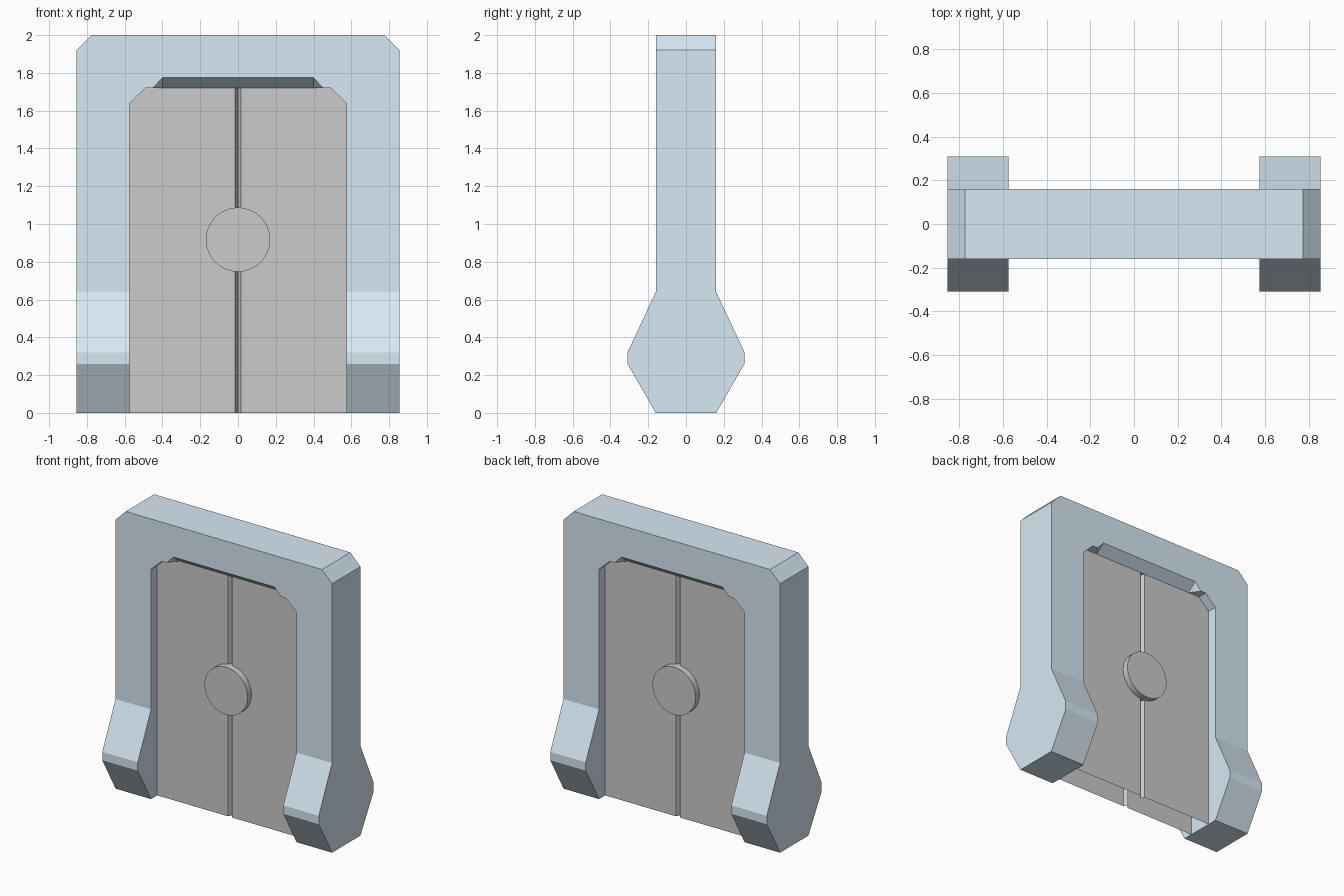
import bpy, bmesh
from math import radians
from mathutils import Matrix

if "Cube" in bpy.data.objects:
    bpy.data.objects.remove(bpy.data.objects["Cube"])


def finish(bm, name, material=None):
    """Weld and clean a bmesh, then make it an object."""
    bmesh.ops.remove_doubles(bm, verts=bm.verts, dist=0.0005)
    bmesh.ops.recalc_face_normals(bm, faces=bm.faces)
    mesh = bpy.data.meshes.new(name)
    bm.to_mesh(mesh)
    bm.free()
    obj = bpy.data.objects.new(name, mesh)
    bpy.context.collection.objects.link(obj)
    if material:
        mesh.materials.append(material)
    return obj


def face(bm, points):
    return bm.faces.new([bm.verts.new(p) for p in points])


blue = bpy.data.materials.new("blue_frame")
blue.diffuse_color = (0.68, 0.81, 0.90, 1)
blue.use_nodes = True
blue.node_tree.nodes["Principled BSDF"].inputs["Base Color"].default_value = blue.diffuse_color

W, IN = 0.855, 0.575          # outer and inner half widths
D, DOOR_Y = 0.16, 0.09        # half depths of frame and door
KNEE, SILL = 0.64, 1.72       # top of the flared feet, top of the opening


def mirror_x(points):
    """Half outline followed by its mirrored half, reversed."""
    return points + [(-x, *rest) for x, *rest in reversed(points)]


# Door frame: arch with chamfered corners and a bevelled notch in the lintel
bm = bmesh.new()
outer = mirror_x([(W, KNEE), (W, 1.92), (0.775, 2.0)])
inner = mirror_x([(IN, KNEE), (IN, 1.64), (0.49, SILL), (0.45, SILL), (0.40, 1.775)])
for s in (-1, 1):
    face(bm, [(x, s * D, z) for x, z in outer + inner[::-1]])
    face(bm, [(0.40, s * D, 1.775), (-0.40, s * D, 1.775),
              (-0.40, s * DOOR_Y, SILL), (0.40, s * DOOR_Y, SILL)])
    for m in (-1, 1):
        face(bm, [(m * 0.40, s * D, 1.775), (m * 0.45, s * D, SILL),
                  (m * 0.40, s * DOOR_Y, SILL)])
walls = list(zip(outer, outer[1:]))
for i in (0, 1, 7, 8):
    walls.append((inner[i], inner[i + 1]))
for (x0, z0), (x1, z1) in walls:
    face(bm, [(x0, -D, z0), (x1, -D, z1), (x1, D, z1), (x0, D, z0)])
under = mirror_x([(0.49, -D), (0.45, -D), (0.40, -DOOR_Y)])
face(bm, [(x, y, SILL) for x, y in under + [(-x, -y) for x, y in under]])

# Flared feet, continuing the legs down to the ground
foot = [(-D, KNEE), (-0.31, 0.32), (-0.31, 0.26), (-D, 0),
        (D, 0), (0.31, 0.26), (0.31, 0.32), (D, KNEE)]
for m in (-1, 1):
    for x in (IN, W):
        face(bm, [(m * x, y, z) for y, z in foot])
    for (y0, z0), (y1, z1) in zip(foot, foot[1:]):
        face(bm, [(m * IN, y0, z0), (m * W, y0, z0),
                  (m * W, y1, z1), (m * IN, y1, z1)])
finish(bm, "door_frame", blue)

# Door panels: two sheets with a V groove where the leaves meet
G = 0.017
for s, side in ((-1, "front"), (1, "back")):
    bm = bmesh.new()
    y, groove_y = s * DOOR_Y, s * (DOOR_Y - 0.03)
    for m in (-1, 1):
        face(bm, [(m * x, y, z) for x, z in
                  ((IN, 0), (IN, 1.64), (0.49, SILL), (G, SILL), (G, 0))])
        face(bm, [(m * G, y, 0), (m * G, y, SILL),
                  (0, groove_y, SILL), (0, groove_y, 0)])
    panel = finish(bm, side + "_door_panel")
    if sum(f.normal.y for f in panel.data.polygons) * s < 0:
        panel.data.flip_normals()

    # Round lock disc over the groove
    bm = bmesh.new()
    bmesh.ops.create_cone(bm, cap_ends=True, segments=48, radius1=0.17,
                          radius2=0.17, depth=0.075,
                          matrix=Matrix.Translation((0, s * 0.0975, 0.917))
                          @ Matrix.Rotation(radians(90), 4, 'X'))
    disc = finish(bm, side + "_lock_disc")
    bpy.ops.object.select_all(action='DESELECT')
    disc.select_set(True)
    bpy.context.view_layer.objects.active = disc
    bpy.ops.object.shade_smooth_by_angle(angle=radians(30))
